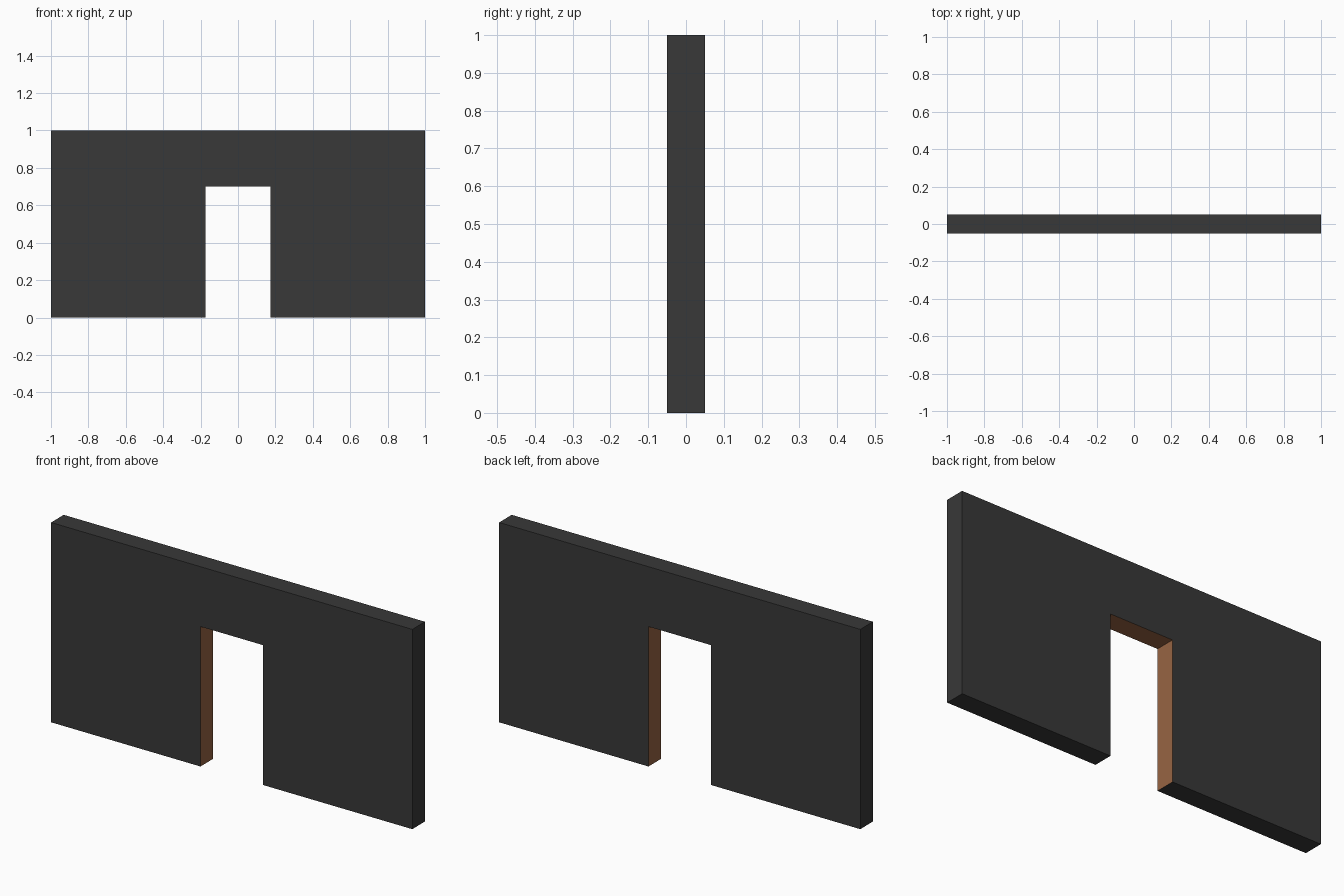
import bpy, bmesh
from mathutils import Vector

if "Cube" in bpy.data.objects:
    bpy.data.objects.remove(bpy.data.objects["Cube"])

HALF, HEIGHT, DEPTH = 1.0, 1.0, 0.1
DOOR, DOOR_TOP = 0.173, 0.7


def material(name, rgb):
    m = bpy.data.materials.new(name)
    m.diffuse_color = (*rgb, 1)
    m.use_nodes = True
    m.node_tree.nodes["Principled BSDF"].inputs["Base Color"].default_value = m.diffuse_color
    return m


# Wall outline with the doorway notch, extruded through its thickness
right = [(DOOR, DOOR_TOP), (DOOR, 0), (HALF, 0), (HALF, HEIGHT)]
outline = right + [(-x, z) for x, z in reversed(right)]

bm = bmesh.new()
front = bm.faces.new([bm.verts.new((x, -DEPTH / 2, z)) for x, z in outline])
new = bmesh.ops.extrude_face_region(bm, geom=[front], use_keep_orig=True)["geom"]
bmesh.ops.translate(bm, vec=Vector((0, DEPTH, 0)),
                    verts=[g for g in new if isinstance(g, bmesh.types.BMVert)])
bmesh.ops.recalc_face_normals(bm, faces=bm.faces)

# Doorway lining (jambs and lintel underside) is brown
for f in bm.faces:
    c = f.calc_center_median()
    lining = abs(f.normal.y) < 0.5 and abs(c.x) < DOOR + 0.01 and 0.1 < c.z < DOOR_TOP + 0.01
    f.material_index = int(lining)

mesh = bpy.data.meshes.new("doorway_wall")
bm.to_mesh(mesh)
bm.free()
mesh.materials.append(material("dark grey", (0.04, 0.04, 0.04)))
mesh.materials.append(material("wood brown", (0.31, 0.127, 0.056)))
bpy.context.collection.objects.link(bpy.data.objects.new("doorway_wall", mesh))
